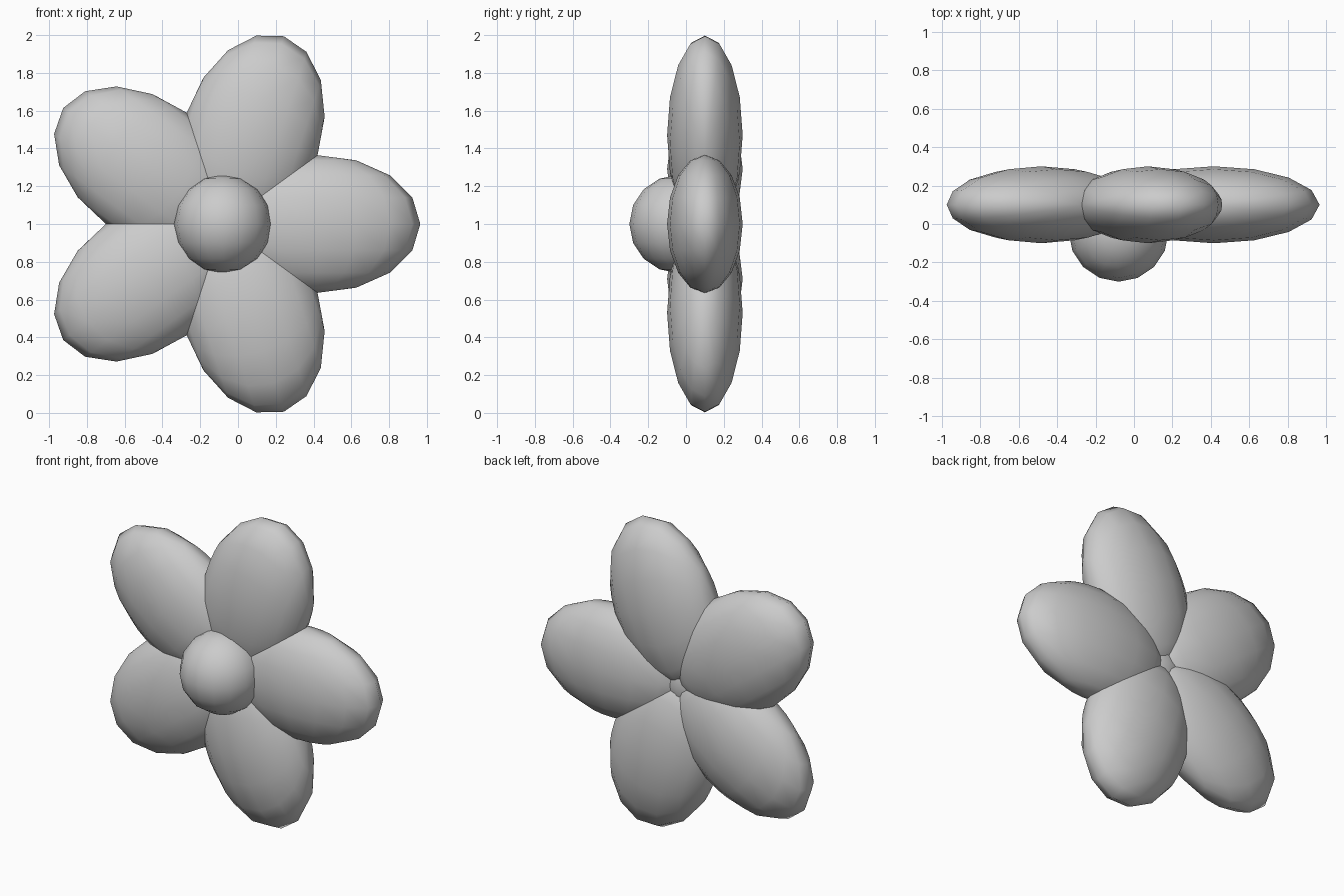
import bpy
import math
from mathutils import Matrix, Vector

cube = bpy.data.objects.get("Cube")
if cube:
    bpy.data.objects.remove(cube, do_unlink=True)

# Single soft grey material
GREY = (0.6, 0.6, 0.6, 1.0)
grey = bpy.data.materials.new("plain_grey")
grey.use_nodes = True
grey.diffuse_color = GREY
grey.node_tree.nodes["Principled BSDF"].inputs["Base Color"].default_value = GREY

FLOWER_CENTRE = Vector((-0.08, 0.1, 1.0))
PETALS = 5
PETAL_OFFSET = 0.495
PETAL_RADII = (0.55, 0.2, 0.365)


def ellipsoid(name, radii, matrix):
    """Smooth low-poly ellipsoid placed by a matrix."""
    bpy.ops.mesh.primitive_uv_sphere_add(segments=16, ring_count=8, radius=1)
    obj = bpy.context.object
    obj.name = name
    obj.data.transform(matrix @ Matrix.Diagonal((*radii, 1)))
    obj.data.materials.append(grey)
    bpy.ops.object.shade_smooth()
    return obj


# Ring of flattened petals, overlapping at the centre
for i in range(PETALS):
    spin = Matrix.Rotation(i * math.tau / PETALS, 4, 'Y')
    place = Matrix.Translation(FLOWER_CENTRE) @ spin @ Matrix.Translation((PETAL_OFFSET, 0, 0))
    ellipsoid(f"petal_{i + 1}", PETAL_RADII, place)

# Round middle, bulging out at the front
ellipsoid("flower_middle", (0.26, 0.26, 0.26),
          Matrix.Translation(FLOWER_CENTRE + Vector((0, -0.14, 0))))
